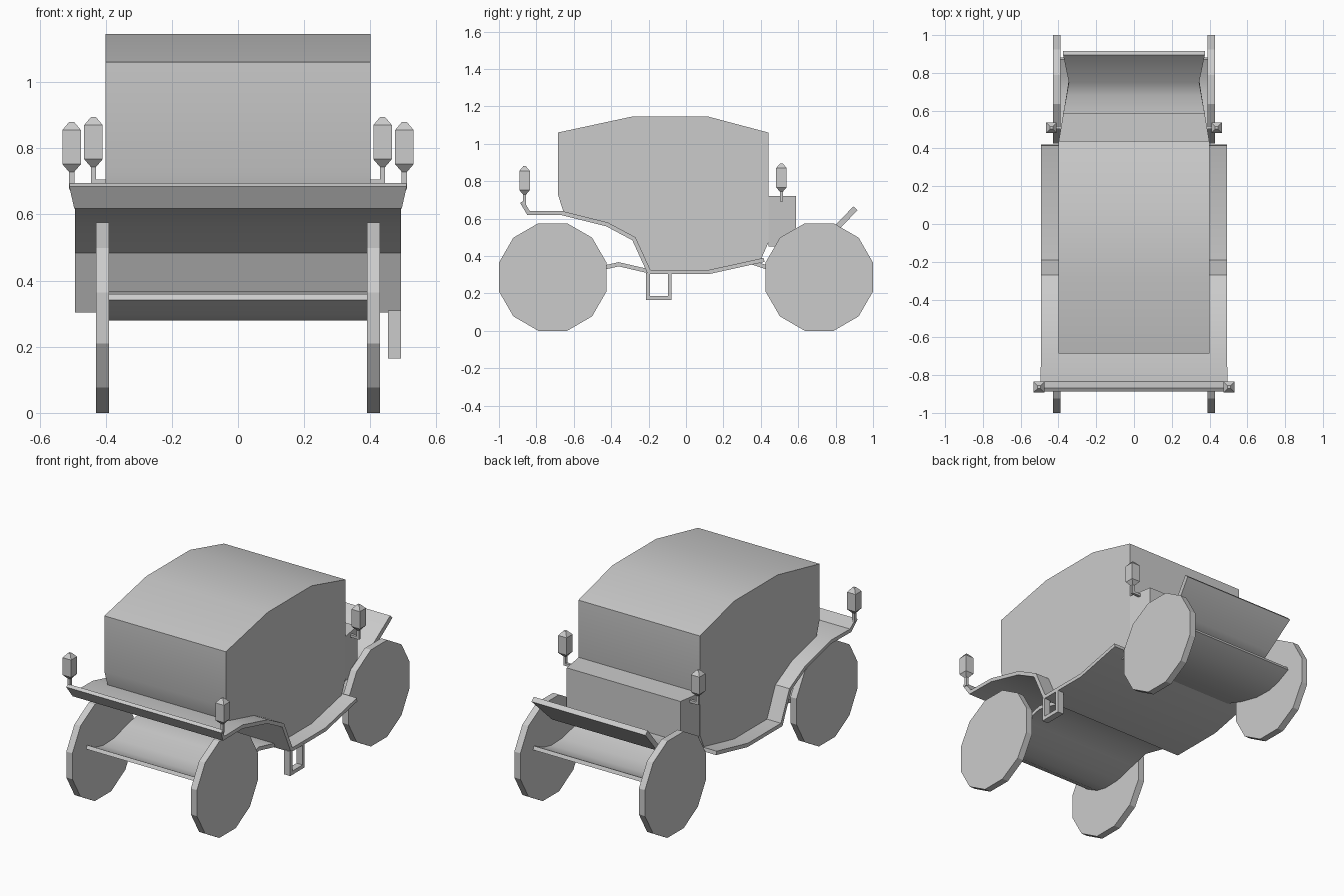
import bpy, bmesh, math
from mathutils import Vector, Matrix

if "Cube" in bpy.data.objects:
    bpy.data.objects.remove(bpy.data.objects["Cube"])


def finish(name, bm, smooth=False):
    bmesh.ops.recalc_face_normals(bm, faces=bm.faces)
    me = bpy.data.meshes.new(name)
    bm.to_mesh(me)
    bm.free()
    ob = bpy.data.objects.new(name, me)
    bpy.context.collection.objects.link(ob)
    if smooth:
        bpy.ops.object.select_all(action='DESELECT')
        ob.select_set(True)
        bpy.context.view_layer.objects.active = ob
        bpy.ops.object.shade_smooth_by_angle(angle=math.radians(32))
    return ob


def prism(name, outline, half):
    """Side outline (y, z) extruded across x."""
    bm = bmesh.new()
    f = bm.faces.new([bm.verts.new((-half, y, z)) for y, z in outline])
    ext = bmesh.ops.extrude_face_region(bm, geom=[f])['geom']
    bmesh.ops.translate(bm, vec=(2 * half, 0, 0),
                        verts=[v for v in ext if isinstance(v, bmesh.types.BMVert)])
    return finish(name, bm, True)


def sheet(name, path, thick):
    """Bent plate following (y, z, half width) points, thickened downward."""
    pts = [Vector((y, z)) for y, z, _ in path]
    bm = bmesh.new()
    rings = []
    for i, p in enumerate(pts):
        a = (p - pts[i - 1]).normalized() if i else (pts[1] - p).normalized()
        b = (pts[i + 1] - p).normalized() if i < len(pts) - 1 else a
        t = (a + b).normalized()
        q = p + Vector((t.y, -t.x)) * thick / max(0.5, t.dot(a))
        h = path[i][2]
        rings.append([bm.verts.new(c) for c in
                      ((-h, *p), (h, *p), (h, *q), (-h, *q))])
    for r, s in zip(rings, rings[1:]):
        for k in range(4):
            bm.faces.new((r[k], r[k - 1], s[k - 1], s[k]))
    bm.faces.new(rings[0])
    bm.faces.new(rings[-1])
    return finish(name, bm, True)


def add_box(bm, lo, hi):
    lo, hi = Vector(lo), Vector(hi)
    m = Matrix.Translation((lo + hi) / 2) @ Matrix.Diagonal((*(hi - lo), 1))
    bmesh.ops.create_cube(bm, size=1, matrix=m)


def lamp(name, x, y, z, side, arm):
    """Square lantern with tapered ends, stem and optional inward arm."""
    bm = bmesh.new()
    levels = [(0.005, 0), (0.028, 0.027), (0.028, 0.13), (0.007, 0.155)]
    rings = [[bm.verts.new((x * side + r * sx, y + r * sy, z + dz))
              for sx, sy in ((-1, -1), (1, -1), (1, 1), (-1, 1))] for r, dz in levels]
    for r, s in zip(rings, rings[1:]):
        for k in range(4):
            bm.faces.new((r[k - 1], r[k], s[k], s[k - 1]))
    bm.faces.new(rings[0])
    bm.faces.new(rings[-1])
    cx = x * side
    add_box(bm, (cx - 0.008, y - 0.008, z - 0.05), (cx + 0.008, y + 0.008, z + 0.005))
    if arm:
        ends = sorted((cx + 0.008 * side, (x - arm) * side))
        add_box(bm, (ends[0], y - 0.008, z - 0.05), (ends[1], y + 0.008, z - 0.035))
    return finish(name, bm)


# Cabin
prism("cabin", [(-0.685, 1.06), (-0.29, 1.145), (0.12, 1.145), (0.44, 1.06),
                (0.44, 0.47), (0.40, 0.38), (0.12, 0.32), (-0.195, 0.32),
                (-0.275, 0.495), (-0.42, 0.575), (-0.655, 0.635), (-0.685, 0.73)], 0.4)

# Floor and front fender in one bent plate, with flared front lip
sheet("fender_floor", [(-0.868, 0.695, 0.51), (-0.835, 0.64, 0.495), (-0.66, 0.64, 0.492),
                       (-0.42, 0.58, 0.492), (-0.27, 0.50, 0.492), (-0.19, 0.325, 0.492),
                       (0.12, 0.325, 0.492), (0.415, 0.39, 0.492)], 0.022)

# Rear box, tapering backwards
bm = bmesh.new()
add_box(bm, (-0.4, 0.43, 0.47), (0.4, 0.587, 0.72))
for v in bm.verts:
    if v.co.y > 0.5:
        v.co.x *= 0.935
finish("rear_box", bm)

# Rear footboard
sheet("footboard", [(0.44, 0.48, 0.395), (0.587, 0.48, 0.374), (0.68, 0.485, 0.357),
                    (0.75, 0.515, 0.345), (0.895, 0.665, 0.375)], 0.03)

# Spring plates between the wheels
sheet("front_spring", [(-0.86, 0.36, 0.39), (-0.78, 0.317, 0.39), (-0.71, 0.302, 0.39),
                       (-0.61, 0.305, 0.39), (-0.48, 0.34, 0.39), (-0.36, 0.367, 0.39),
                       (-0.2, 0.33, 0.39)], 0.022)
sheet("rear_spring", [(0.36, 0.375, 0.39), (0.48, 0.335, 0.39), (0.61, 0.305, 0.39),
                      (0.71, 0.302, 0.39), (0.78, 0.317, 0.39), (0.872, 0.36, 0.39)], 0.022)

# Twelve-sided wheels and lamps
for side, sname in ((1, "right"), (-1, "left")):
    for y, ename in ((-0.7125, "front"), (0.7125, "rear")):
        bm = bmesh.new()
        m = (Matrix.Translation((0.41 * side, y, 0.2875)) @ Matrix.Rotation(math.pi / 2, 4, 'Y')
             @ Matrix.Rotation(math.pi / 12, 4, 'Z'))
        R = 0.2875 / math.cos(math.pi / 12)
        bmesh.ops.create_cone(bm, cap_ends=True, segments=12, radius1=R, radius2=R,
                              depth=0.04, matrix=m)
        low = min(v.co.z for v in bm.verts)
        bmesh.ops.translate(bm, vec=(0, 0, -low), verts=bm.verts)
        finish(f"{ename}_wheel_{sname}", bm)
    lamp(f"front_lamp_{sname}", 0.503, -0.863, 0.725, side, 0)
    lamp(f"rear_lamp_{sname}", 0.437, 0.51, 0.74, side, 0.06)

# Step frame on the right side only
bm = bmesh.new()
for y0, y1, z0, z1 in ((-0.213, -0.193, 0.165, 0.31), (-0.097, -0.077, 0.165, 0.31),
                       (-0.193, -0.097, 0.165, 0.187)):
    add_box(bm, (0.453, y0, z0), (0.493, y1, z1))
finish("step", bm)
